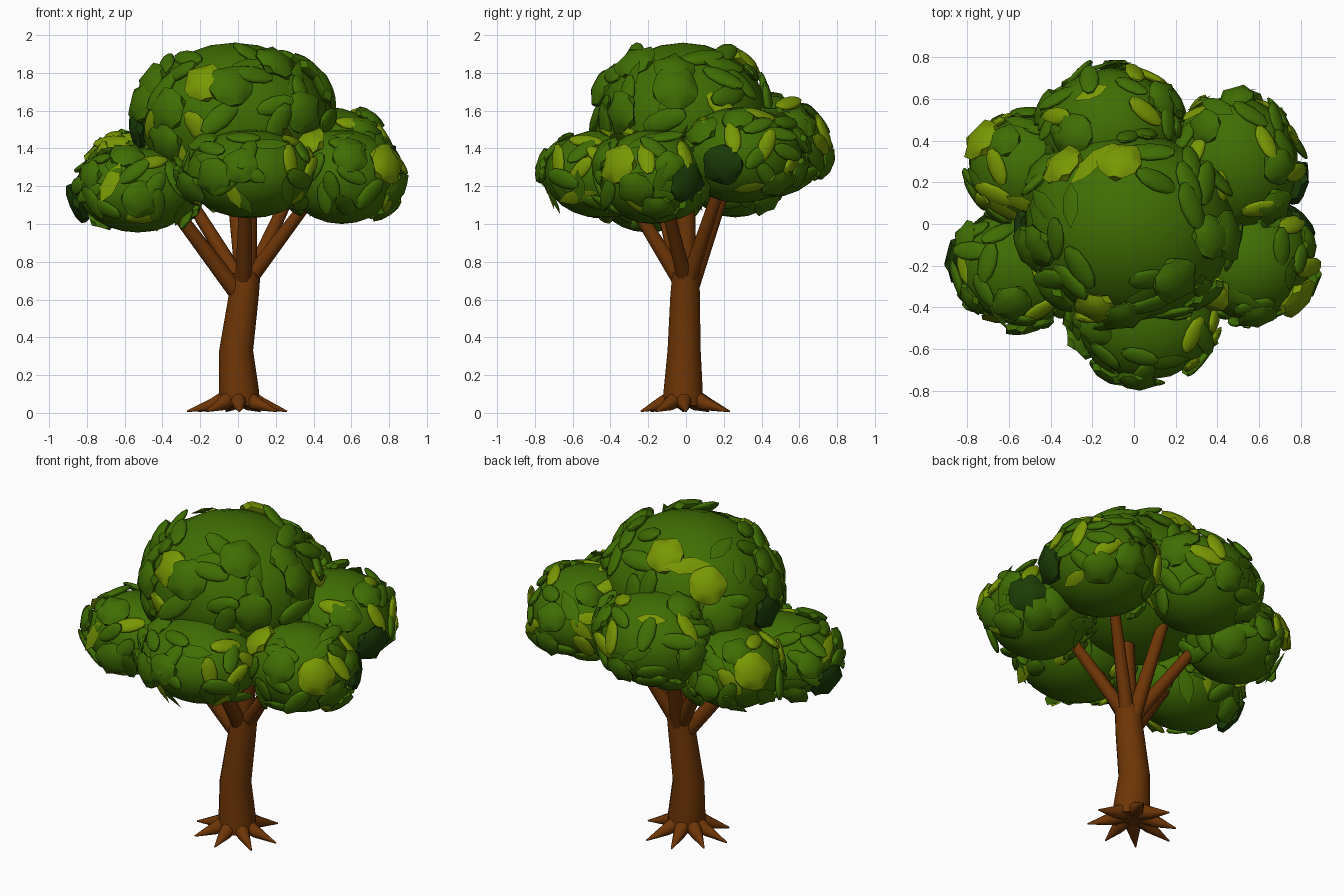
import bpy, bmesh, math, random
from mathutils import Vector, Matrix

random.seed(11)
cube = bpy.data.objects.get("Cube")
if cube:
    bpy.data.objects.remove(cube)


def material(name, rgb):
    m = bpy.data.materials.new(name)
    m.use_nodes = True
    m.diffuse_color = (*rgb, 1)
    bsdf = m.node_tree.nodes["Principled BSDF"]
    bsdf.inputs["Base Color"].default_value = (*rgb, 1)
    bsdf.inputs["Roughness"].default_value = 0.9
    return m


BARK = material("bark brown", (0.155, 0.036, 0.002))
GREENS = [material("leaf green", (0.05, 0.155, 0.001)),
          material("lime green", (0.19, 0.31, 0.001)),
          material("deep green", (0.011, 0.045, 0.002))]


def finish(name, bm, mats, angle=40):
    me = bpy.data.meshes.new(name)
    bm.to_mesh(me)
    bm.free()
    for m in mats:
        me.materials.append(m)
    ob = bpy.data.objects.new(name, me)
    bpy.context.collection.objects.link(ob)
    bpy.ops.object.select_all(action='DESELECT')
    ob.select_set(True)
    bpy.context.view_layer.objects.active = ob
    bpy.ops.object.shade_smooth_by_angle(angle=math.radians(angle))


# Tapered tube through (centre, radius) stations
def tube(name, stations, sides, level=False):
    bm = bmesh.new()
    rings = []
    axis = Vector(stations[-1][0]) - Vector(stations[0][0])
    rot = Matrix() if level else axis.to_track_quat('Z', 'Y').to_matrix().to_4x4()
    for centre, r in stations:
        place = Matrix.Translation(centre) @ rot
        angles = [math.tau * i / sides for i in range(sides)]
        rings.append([bm.verts.new(place @ Vector((r * math.cos(a), r * math.sin(a), 0)))
                      for a in angles])
    for low, high in zip(rings, rings[1:]):
        for i in range(sides):
            j = (i + 1) % sides
            bm.faces.new((low[i], low[j], high[j], high[i]))
    bm.faces.new(rings[0][::-1])
    bm.faces.new(rings[-1])
    finish(name, bm, [BARK])


# Trunk
tube("trunk", [((0.005, -0.015, 0.04), 0.108), ((0.005, -0.015, 0.12), 0.106),
               ((-0.01, -0.01, 0.33), 0.09), ((0.03, -0.005, 0.62), 0.08),
               ((0.045, 0, 0.74), 0.074)], 14, level=True)

# Roots spreading over the ground
for degrees, reach in ((0, 0.26), (62, 0.25), (105, 0.24), (150, 0.24),
                       (183, 0.27), (228, 0.25), (272, 0.24), (322, 0.26)):
    a = math.radians(degrees)
    d = Vector((math.cos(a), math.sin(a), 0))
    tube("root", [(d * 0.06 + Vector((0, -0.01, 0.078)), 0.048),
                  (d * 0.13 + Vector((0, -0.01, 0.046)), 0.035),
                  (d * reach + Vector((0, 0, 0.008)), 0.004)], 10)

# Branches: start, end, base radius
BRANCHES = [((0, -0.01, 0.63), (-0.4, -0.14, 1.16), 0.046),
            ((0.07, -0.01, 0.72), (0.41, -0.12, 1.17), 0.042),
            ((0.03, -0.03, 0.7), (0.04, -0.32, 1.17), 0.045),
            ((0.07, 0.02, 0.72), (0.32, 0.2, 1.26), 0.042),
            ((0.01, 0.02, 0.7), (-0.3, 0.2, 1.2), 0.042),
            ((0.03, 0.03, 0.68), (-0.04, 0.24, 1.3), 0.045),
            ((0.045, 0, 0.7), (0.06, 0, 1.35), 0.058)]
for start, end, r in BRANCHES:
    tube("branch", [(start, r), (end, r * 0.7)], 10)

# Crown lobes: name, centre, radii, number of leaves, leaf scale
LOBES = [("crown_top", (-0.02, -0.015, 1.55), (0.5, 0.455, 0.41), 80, 1.2),
         ("crown_front", (0.06, -0.44, 1.265), (0.34, 0.31, 0.235), 52, 1),
         ("crown_front_right", (-0.53, -0.2, 1.18), (0.32, 0.28, 0.225), 52, 1),
         ("crown_front_left", (0.55, -0.18, 1.25), (0.3, 0.28, 0.25), 52, 1),
         ("crown_back_left", (0.47, 0.29, 1.365), (0.32, 0.325, 0.255), 52, 1),
         ("crown_back_right", (-0.5, 0.26, 1.265), (0.29, 0.26, 0.23), 52, 1),
         ("crown_back", (-0.11, 0.44, 1.41), (0.33, 0.31, 0.27), 52, 1)]

# Accent tufts: lobe, direction, tint
ACCENTS = [("crown_top", (-1, -0.05, -0.1), 2), ("crown_front_right", (-1, 0.1, -0.3), 2),
           ("crown_back_left", (1, -0.3, -0.2), 2), ("crown_front_left", (0.85, 0.7, -0.15), 2),
           ("crown_front_left", (0.75, -0.6, 0.25), 1), ("crown_back_right", (-0.75, 0.5, 0.35), 1),
           ("crown_top", (-0.65, 0.65, 0.45), 1), ("crown_top", (-0.1, 0.7, 0.75), 1),
           ("crown_top", (-0.3, -0.8, 0.45), 1), ("crown_front_left", (-0.6, -0.5, 0.65), 1)]


def scaled(v, radii):
    return Vector(a * b for a, b in zip(v, radii))


def buried(p, own):
    for name, c, r, *_ in LOBES:
        q = p - Vector(c)
        if name != own and sum((a / b) ** 2 for a, b in zip(q, r)) < 0.9:
            return True
    return False


# Frame on a lobe's surface, local z outwards and local y uphill
def surface_frame(d, centre, radii, lift):
    normal = Vector(x / r for x, r in zip(d, radii)).normalized()
    return (Matrix.Translation(Vector(centre) + scaled(d, radii) + normal * lift)
            @ normal.to_track_quat('Z', 'Y').to_matrix().to_4x4())


def add_leaf(bm, place, size):
    # Rounded, elongated leaf lying along local x
    bmesh.ops.create_uvsphere(bm, u_segments=10, v_segments=7, radius=1,
                              matrix=place @ Matrix.Diagonal((size, size * 0.46, size * 0.2, 1)))


def add_blade(bm, place, size):
    # Thin pointed leaf with a raised midrib
    outline = [(-1, 0), (-0.4, -0.36), (0.3, -0.36), (1, 0), (0.3, 0.36), (-0.4, 0.36)]
    rim = [bm.verts.new(place @ Vector((x * size, y * size, 0))) for x, y in outline]
    for side in (1, -1):
        top = bm.verts.new(place @ Vector((0, 0, side * size * 0.12)))
        for a, b in zip(rim, rim[1:] + rim[:1]):
            bm.faces.new((a, b, top) if side > 0 else (b, a, top))


def add_clump(bm, place, size):
    # Lumpy, angular tuft
    new = bmesh.ops.create_icosphere(bm, subdivisions=2, radius=1)["verts"]
    for v in new:
        ripple = 0.88 + 0.12 * math.cos(5 * math.atan2(v.co.y, v.co.x))
        v.co = place @ scaled(v.co * ripple, (size, size, size * 0.38))


def tint_from(bm, first, tint):
    bm.faces.ensure_lookup_table()
    for f in bm.faces[first:]:
        f.material_index = tint


# Accent tufts sit proud of the lobes
tuft_spots = []
for name, centre, radii, *_ in LOBES:
    bm = bmesh.new()
    for lobe, direction, tint in ACCENTS:
        if lobe == name:
            first = len(bm.faces)
            frame = surface_frame(Vector(direction).normalized(), centre, radii, 0.012)
            add_clump(bm, frame, 0.125)
            tint_from(bm, first, tint)
            tuft_spots.append(frame.translation)
    if bm.faces:
        finish(name + "_tufts", bm, GREENS, 50)
    else:
        bm.free()

for name, centre, radii, count, scale in LOBES:
    bm = bmesh.new()
    bmesh.ops.create_uvsphere(bm, u_segments=18, v_segments=12, radius=1,
                              matrix=Matrix.Translation(centre) @ Matrix.Diagonal((*radii, 1)))
    finish(name, bm, GREENS[:1], 60)

    # Leaves ring each lobe and leave its crest nearly bare
    bm = bmesh.new()
    for k in range(count):
        z = -0.65 + 1.5 * (k + random.random()) / count
        a = k * 2.39996 + random.uniform(-0.25, 0.25)
        flat = math.sqrt(1 - z * z)
        d = Vector((flat * math.cos(a), flat * math.sin(a), z))
        p = Vector(centre) + scaled(d, radii)
        if buried(p, name) or any((p - spot).length < 0.13 for spot in tuft_spots):
            continue
        # Leaves near the crest lie along the ring, lower ones at random
        swing = 0.5 if z > 0.6 else math.pi / 2
        turn = Matrix.Rotation(random.uniform(-swing, swing), 4, 'Z')
        tilt = Matrix.Rotation(random.uniform(-0.35, 0.35), 4, 'Y')
        place = surface_frame(d, centre, radii, 0.01) @ turn @ tilt
        first = len(bm.faces)
        kind = random.random()
        if kind < 0.56:
            add_leaf(bm, place, scale * random.uniform(0.09, 0.11))
        elif kind < 0.8:
            add_blade(bm, place, scale * random.uniform(0.09, 0.12))
        else:
            add_clump(bm, place, scale * random.uniform(0.09, 0.12))
        tint_from(bm, first, 1 if kind < 0.8 and random.random() < 0.28 else 0)
    finish(name + "_leaves", bm, GREENS, 50)
